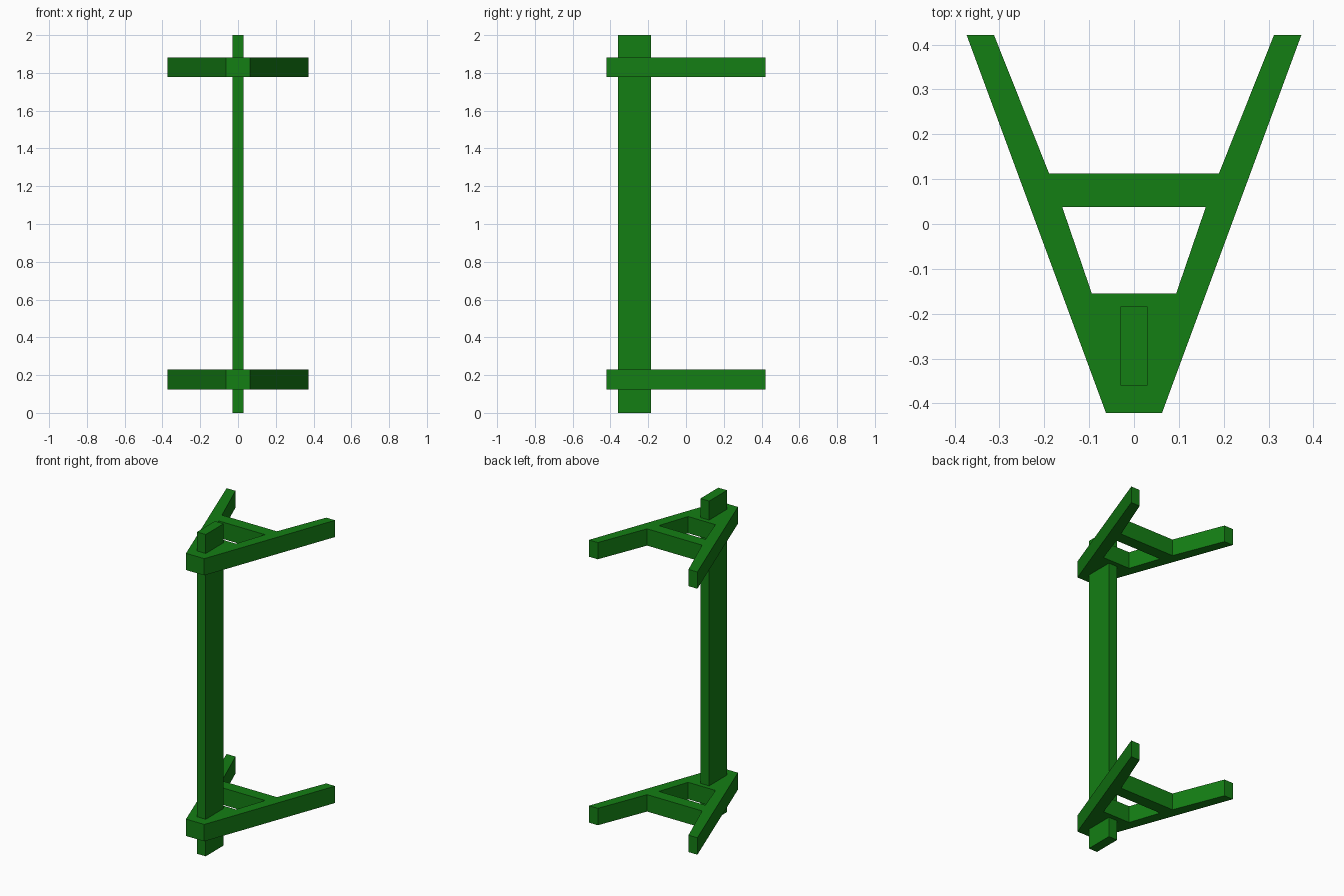
import bpy, bmesh

if "Cube" in bpy.data.objects:
    bpy.data.objects.remove(bpy.data.objects["Cube"])

mat = bpy.data.materials.new("green_paint")
mat.diffuse_color = (0.007, 0.21, 0.007, 1)
mat.use_nodes = True
mat.node_tree.nodes["Principled BSDF"].inputs["Base Color"].default_value = mat.diffuse_color


def extruded(name, verts2d, faces, z0, z1):
    """Prism made from flat faces in the xy plane."""
    bm = bmesh.new()
    vs = [bm.verts.new((x, y, z0)) for x, y in verts2d]
    base = [bm.faces.new([vs[i] for i in f]) for f in faces]
    top = bmesh.ops.extrude_face_region(bm, geom=base, use_keep_orig=True)["geom"]
    bmesh.ops.translate(bm, vec=(0, 0, z1 - z0),
                        verts=[g for g in top if isinstance(g, bmesh.types.BMVert)])
    bmesh.ops.recalc_face_normals(bm, faces=bm.faces)
    me = bpy.data.meshes.new(name)
    bm.to_mesh(me)
    bm.free()
    me.materials.append(mat)
    ob = bpy.data.objects.new(name, me)
    bpy.context.collection.objects.link(ob)
    return ob


# Upright post
extruded("upright_post",
         [(-0.03, -0.36), (0.03, -0.36), (0.03, -0.184), (-0.03, -0.184)],
         [(0, 1, 2, 3)], 0, 2)

# Forked brackets: right half outline, mirrored for the left
half = [(0.0625, -0.421), (0.373, 0.421), (0.312, 0.421),
        (0.189, 0.112), (0.16, 0.038), (0.094, -0.155)]
outline = half + [(-x, y) for x, y in half]
faces = [(0, 1, 2, 3, 4, 5),            # right arm
         (11, 10, 9, 8, 7, 6),          # left arm
         (6, 0, 5, 11),                 # front web
         (10, 4, 3, 9)]                 # cross bar
for name, z0, z1 in (("lower_bracket", 0.125, 0.23), ("upper_bracket", 1.778, 1.882)):
    extruded(name, outline, faces, z0, z1)
